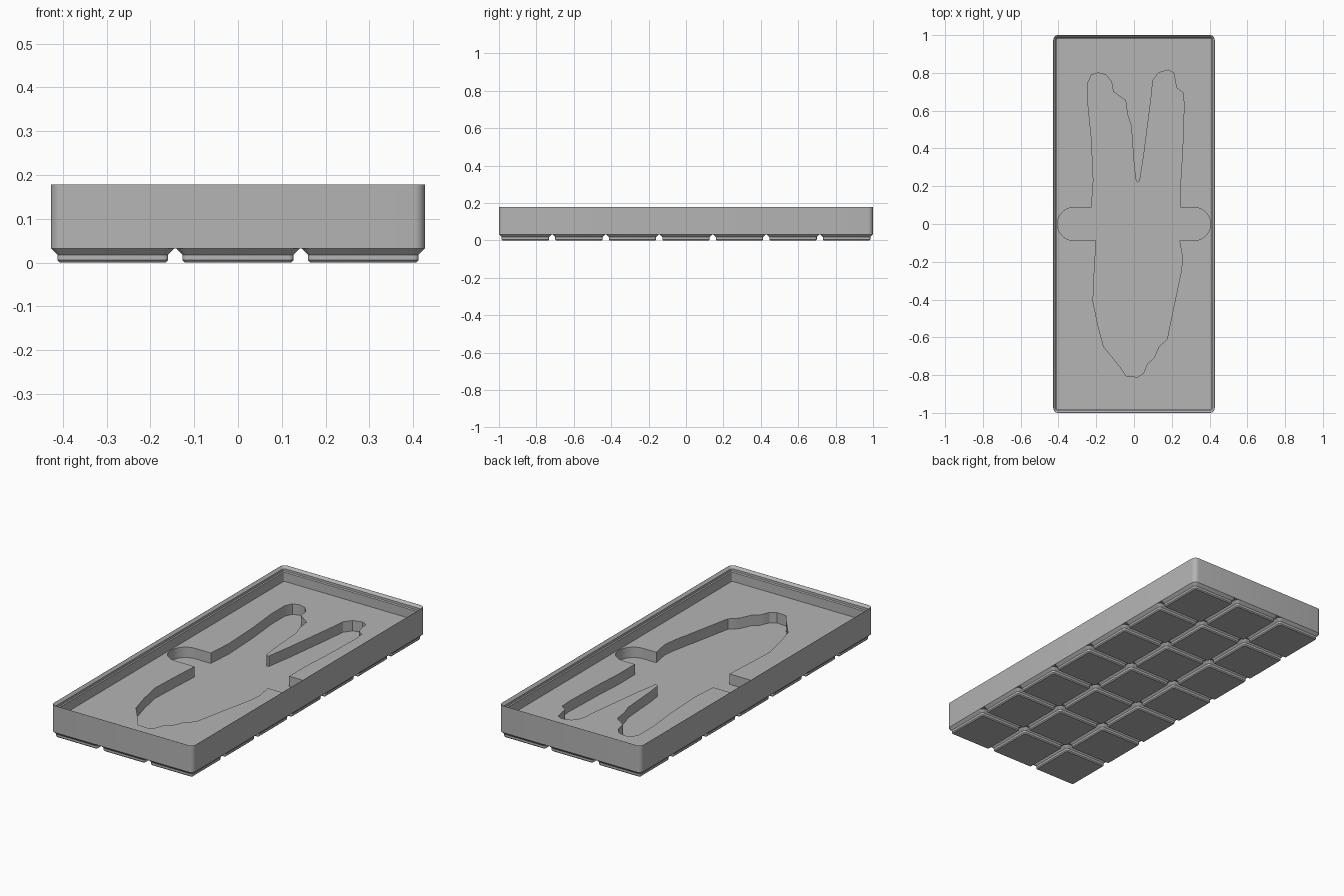
import bpy, bmesh, math
from mathutils import Vector

cube = bpy.data.objects.get("Cube")
if cube:
    bpy.data.objects.remove(cube, do_unlink=True)

HX, HY, TOP = 0.4275, 1.0, 0.178      # outer half sizes and rim height
BASE, FLOOR, POCKET = 0.0324, 0.098, 0.041
PITCH, RADIUS = 0.2862, 0.0256

grey = bpy.data.materials.new("plain grey")
grey.use_nodes = True
colour = (0.46, 0.46, 0.46, 1)
grey.diffuse_color = colour
grey.node_tree.nodes["Principled BSDF"].inputs["Base Color"].default_value = colour


def rounded_rect(hx, hy, r, steps=6):
    """Counter-clockwise outline of a rectangle with rounded corners."""
    pts = []
    for i, (sx, sy) in enumerate([(1, 1), (-1, 1), (-1, -1), (1, -1)]):
        for k in range(steps + 1):
            a = (i + k / steps) * math.pi / 2
            pts.append((sx * (hx - r) + r * math.cos(a),
                        sy * (hy - r) + r * math.sin(a)))
    return pts


def loft(name, rings):
    """Closed solid through a list of (outline, z) rings."""
    bm = bmesh.new()
    loops = [[bm.verts.new((x, y, z)) for x, y in pts] for pts, z in rings]
    for a, b in zip(loops, loops[1:]):
        n = len(a)
        for i in range(n):
            j = (i + 1) % n
            bm.faces.new((a[i], a[j], b[j], b[i]))
    bm.faces.new(loops[0][::-1])
    bm.faces.new(loops[-1])
    bmesh.ops.recalc_face_normals(bm, faces=bm.faces)
    mesh = bpy.data.meshes.new(name)
    bm.to_mesh(mesh)
    bm.free()
    mesh.materials.append(grey)
    obj = bpy.data.objects.new(name, mesh)
    bpy.context.collection.objects.link(obj)
    return obj


def activate(obj):
    bpy.ops.object.select_all(action='DESELECT')
    obj.select_set(True)
    bpy.context.view_layer.objects.active = obj


def smooth(obj):
    activate(obj)
    bpy.ops.object.shade_smooth_by_angle(angle=math.radians(30))


def cut(obj, cutter):
    mod = obj.modifiers.new("cut", 'BOOLEAN')
    mod.operation, mod.solver, mod.object = 'DIFFERENCE', 'EXACT', cutter
    activate(obj)
    bpy.ops.object.modifier_apply(modifier=mod.name)
    bpy.data.objects.remove(cutter, do_unlink=True)


# Tray body: outer wall, stepped stacking rim and recessed floor, as (inset, z)
profile = [(0, BASE), (0, TOP), (0.0008, TOP), (0.013, TOP - 0.013),
           (0.013, TOP - 0.0252), (0.0177, TOP - 0.03), (0.0177, FLOOR)]
body = loft("tray_body", [(rounded_rect(HX - d, HY - d, RADIUS - d), z)
                          for d, z in profile])

# Tool-shaped pocket: two handles at the back, tapering nose at the front
outline = [
    (-.225, .09), (-.215, .23), (-.225, .45), (-.243, .63), (-.243, .75),
    (-.225, .79), (-.19, .8), (-.15, .79), (-.12, .755), (-.11, .7),
    (-.045, .655), (-.035, .58), (-.015, .52), (0, .31), (.01, .23),
    (.02, .22), (.03, .225), (.053, .37), (.09, .66), (.1, .76),
    (.13, .8), (.18, .815), (.21, .8), (.225, .72), (.26, .695),
    (.265, .63), (.257, .39), (.247, .23), (.247, .09), (.24, -.085),
    (.257, -.18), (.25, -.25), (.212, -.43), (.175, -.61), (.132, -.65),
    (.105, -.71), (.07, -.74), (.05, -.79), (.02, -.81), (-.04, -.805),
    (-.058, -.78), (-.075, -.755), (-.16, -.65), (-.19, -.54),
    (-.217, -.41), (-.21, -.25), (-.2, -.085)]
above = FLOOR + 0.02
cut(body, loft("pocket_cutter", [(outline[::-1], POCKET), (outline[::-1], above)]))

# Finger slot across the pocket
slot = rounded_rect(0.405, 0.0875, 0.0872, 10)
cut(body, loft("slot_cutter", [(slot, POCKET), (slot, above)]))
smooth(body)

# Grid of chamfered feet, as (half width, corner radius, z)
steps = [(0.1213, 0.0055, 0), (0.1267, 0.0109, 0.0055),
         (0.1267, 0.0109, 0.0177), (0.1414, RADIUS, BASE)]
foot = loft("foot", [(rounded_rect(h, h, r), z) for h, r, z in steps])
smooth(foot)
for col in range(3):
    for row in range(7):
        copy = foot.copy()
        copy.name = f"foot_{col + 1}_{row + 1}"
        copy.location = Vector((col - 1, row - 3, 0)) * PITCH
        bpy.context.collection.objects.link(copy)
bpy.data.objects.remove(foot, do_unlink=True)
